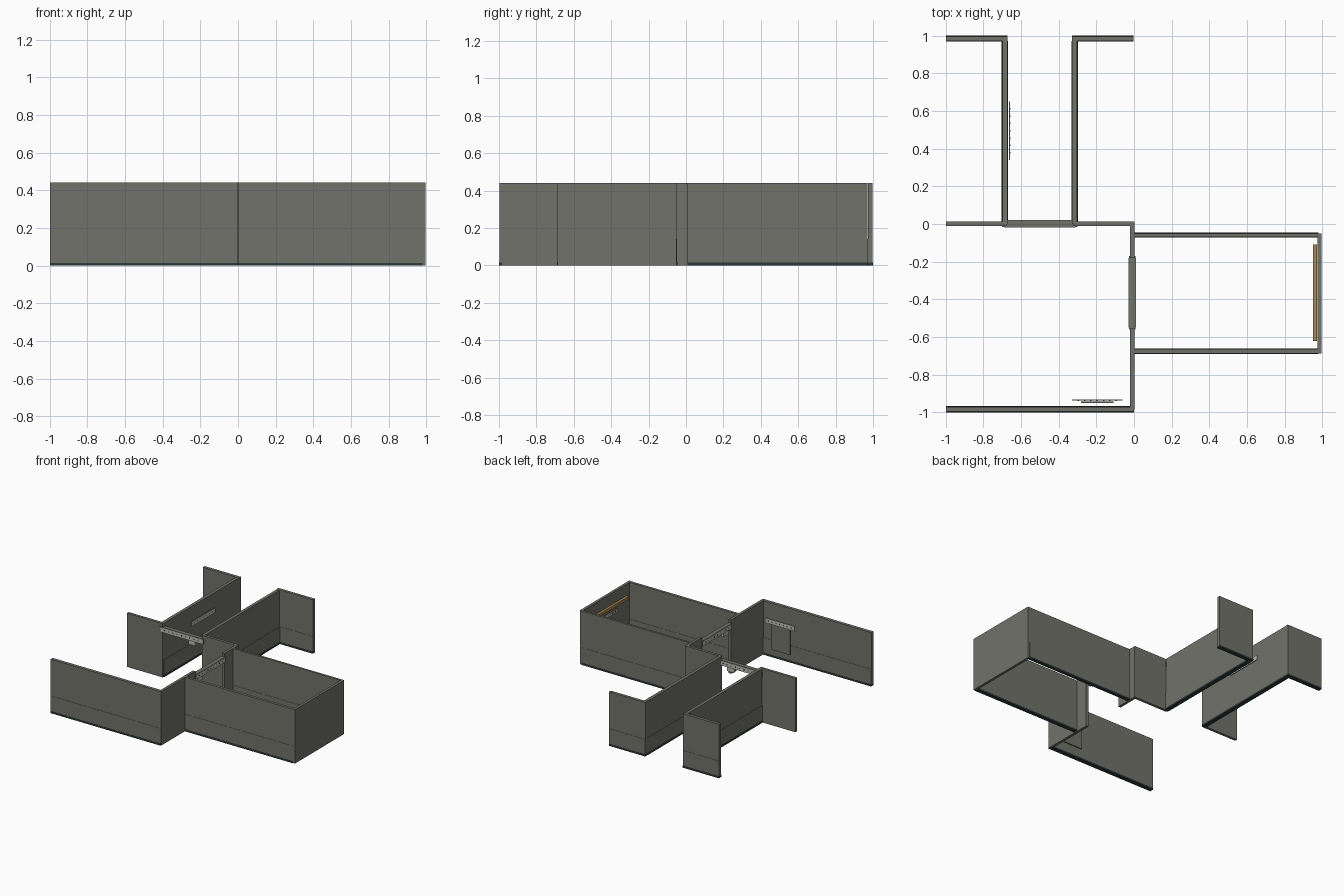
import bpy

cube = bpy.data.objects.get("Cube")
if cube:
    bpy.data.objects.remove(cube, do_unlink=True)

HEIGHT = 0.44


def material(name, color):
    m = bpy.data.materials.new(name)
    m.use_nodes = True
    m.diffuse_color = (*color, 1)
    m.node_tree.nodes["Principled BSDF"].inputs["Base Color"].default_value = (*color, 1)
    return m


WALL = material("warm grey plaster", (0.17, 0.17, 0.145))
DARK = material("dark teal skirting", (0.025, 0.042, 0.042))
LIGHT = material("pale grey strip", (0.5, 0.5, 0.44))
WOOD = material("tan wood", (0.38, 0.24, 0.08))


def box(name, x0, x1, y0, y1, z0, z1, mat):
    bpy.ops.mesh.primitive_cube_add(size=1, location=((x0 + x1) / 2, (y0 + y1) / 2, (z0 + z1) / 2))
    ob = bpy.context.object
    ob.name = name
    ob.scale = (x1 - x0, y1 - y0, z1 - z0)
    bpy.ops.object.transform_apply(location=False, rotation=False, scale=True)
    ob.data.materials.append(mat)
    return ob


def panelled_wall(name, x0, x1, y0, y1):
    """Thick wall with a slightly proud lower panel and a dark skirting foot."""
    along_x = x1 - x0 > y1 - y0

    def layer(part, grow, z0, z1, mat):
        gx, gy = (0, grow) if along_x else (grow, 0)
        box(name + part, x0 - gx, x1 + gx, y0 - gy, y1 + gy, z0, z1, mat)

    layer("", 0, 0.14, HEIGHT, WALL)
    layer("_lower_panel", 0.002, 0.015, 0.14, WALL)
    layer("_skirting", 0.004, 0, 0.015, DARK)


def plain_wall(name, x0, x1, y0, y1):
    box(name, x0, x1, y0, y1, 0, HEIGHT, WALL)


def strip(name, along_x, fixed, start, end, z0, z1, thick=0.005, knobs=7):
    """Pale strip with a row of small dark studs."""
    def part(label, a, b, half, lo, hi, mat):
        if along_x:
            box(label, a, b, fixed - half, fixed + half, lo, hi, mat)
        else:
            box(label, fixed - half, fixed + half, a, b, lo, hi, mat)

    part(name, start, end, thick / 2, z0, z1, LIGHT)
    step = (end - start) / (knobs + 1)
    mid = (z0 + z1) / 2
    for i in range(knobs):
        c = start + step * (i + 1)
        part(f"{name}_stud_{i + 1}", c - 0.004, c + 0.004, thick / 2 + 0.001,
             mid - 0.004, mid + 0.004, DARK)


# Corridor running to the back, with its return walls
panelled_wall("corridor_right_wall", -0.698, -0.672, 0, 0.97)
panelled_wall("corridor_left_wall", -0.328, -0.302, 0, 0.97)
panelled_wall("back_right_return", -0.998, -0.67, 0.972, 0.996)
panelled_wall("back_left_return", -0.33, -0.002, 0.972, 0.996)

# Thin cross walls beside the two openings
plain_wall("cross_wall_right", -0.998, -0.675, -0.01, 0.012)
plain_wall("cross_wall_left", -0.32, 0, -0.01, 0.012)
plain_wall("side_wall_back", -0.02, 0.002, -0.18, 0.01)
plain_wall("side_wall_front", -0.02, 0.002, -0.985, -0.555)

# Closed side room and long front wall
panelled_wall("room_back_wall", 0, 0.98, -0.068, -0.05)
panelled_wall("room_front_wall", 0, 0.98, -0.686, -0.664)
plain_wall("room_end_wall", 0.975, 0.996, -0.688, -0.05)
panelled_wall("front_wall", -0.998, 0, -0.996, -0.97)

# Door headers with pale faces and a small bracket below
box("corridor_header", -0.70, -0.30, -0.016, 0.018, 0.37, 0.413, WALL)
for y in (-0.017, 0.019):
    strip("corridor_header_face", True, y, -0.69, -0.31, 0.372, 0.41, 0.003, 9)
box("corridor_bracket", -0.44, -0.38, -0.01, 0.01, 0.335, 0.37, LIGHT)
box("room_header", -0.026, 0.008, -0.56, -0.17, 0.37, 0.413, WALL)
for x in (-0.027, 0.009):
    strip("room_header_face", False, x, -0.55, -0.18, 0.372, 0.41, 0.003, 9)
box("room_bracket", -0.018, 0, -0.53, -0.46, 0.335, 0.37, LIGHT)

# Fittings hung on the walls
strip("corridor_strip", False, -0.66, 0.34, 0.65, 0.285, 0.325)
strip("front_wall_strip", True, -0.935, -0.33, -0.06, 0.285, 0.325)
box("front_wall_panel", -0.28, -0.11, -0.949, -0.942, 0.075, 0.29, WALL)
box("room_wood_rail", 0.95, 0.97, -0.62, -0.11, 0.325, 0.35, WOOD)
strip("room_end_strip", False, 0.962, -0.49, -0.24, 0.27, 0.3)
